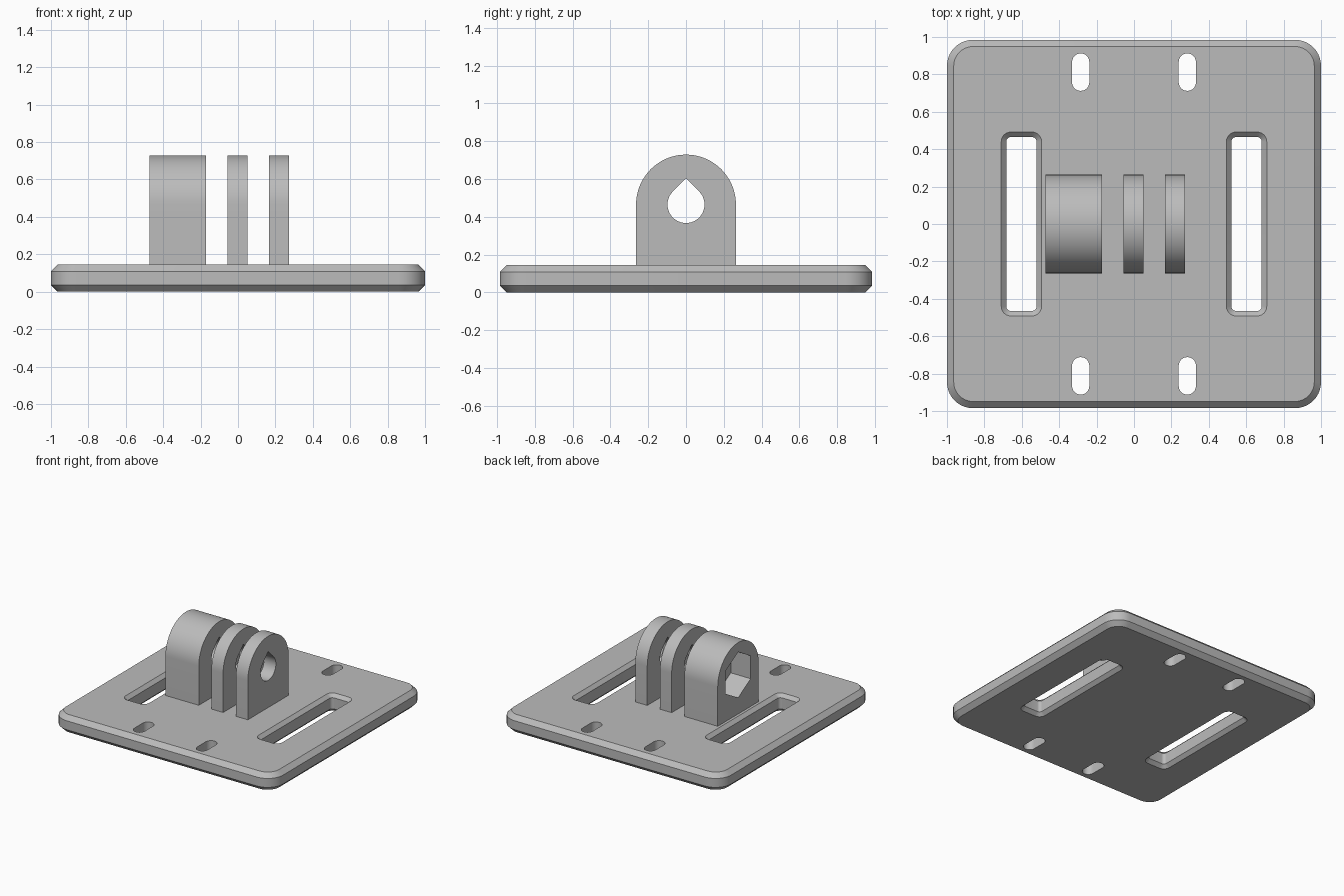
import bpy, bmesh
from math import pi, sin, cos, sqrt

if "Cube" in bpy.data.objects:
    bpy.data.objects.remove(bpy.data.objects["Cube"], do_unlink=True)

grey = bpy.data.materials.new("matte grey")
grey.use_nodes = True
grey.diffuse_color = (0.5, 0.5, 0.5, 1)
grey.node_tree.nodes["Principled BSDF"].inputs["Base Color"].default_value = grey.diffuse_color


def loft(name, rings):
    """Solid through a stack of matching rings of points, capped at both ends."""
    bm = bmesh.new()
    rows = [[bm.verts.new(p) for p in ring] for ring in rings]
    n = len(rows[0])
    for a, b in zip(rows, rows[1:]):
        for i in range(n):
            j = (i + 1) % n
            bm.faces.new((a[i], a[j], b[j], b[i]))
    bm.faces.new(rows[0][::-1])
    bm.faces.new(rows[-1])
    bmesh.ops.recalc_face_normals(bm, faces=bm.faces)
    mesh = bpy.data.meshes.new(name)
    bm.to_mesh(mesh)
    bm.free()
    mesh.materials.append(grey)
    obj = bpy.data.objects.new(name, mesh)
    bpy.context.collection.objects.link(obj)
    return obj


def rounded_block(name, cx, cy, hx, hy, radius, levels, steps=10):
    """Rounded rectangle stacked over (z, outward offset) levels."""
    corners = ((1, 1), (-1, 1), (-1, -1), (1, -1))
    rings = []
    for z, off in levels:
        ring = []
        for quarter, (sx, sy) in enumerate(corners):
            for k in range(steps + 1):
                a = (quarter + k / steps) * pi / 2
                ring.append((cx + sx * (hx - radius) + (radius + off) * cos(a),
                             cy + sy * (hy - radius) + (radius + off) * sin(a), z))
        rings.append(ring)
    return loft(name, rings)


def prism_x(name, outline, x0, x1):
    """Extrude a (y, z) outline along x."""
    return loft(name, [[(x, y, z) for y, z in outline] for x in (x0, x1)])


def arc(radius, start, end, steps):
    return [(radius * cos(start + (end - start) * k / steps),
             AXIS + radius * sin(start + (end - start) * k / steps))
            for k in range(steps + 1)]


def finish(obj, cutters):
    """Cut the openings, remove the cutters and shade."""
    bpy.ops.object.select_all(action='DESELECT')
    obj.select_set(True)
    bpy.context.view_layer.objects.active = obj
    for cutter in cutters:
        cutter.hide_render = True
        mod = obj.modifiers.new("cut", 'BOOLEAN')
        mod.operation = 'DIFFERENCE'
        mod.solver = 'EXACT'
        mod.object = cutter
        bpy.ops.object.modifier_apply(modifier=mod.name)
        bpy.data.objects.remove(cutter, do_unlink=True)
    bpy.ops.object.shade_smooth_by_angle(angle=pi / 7)


TOP, BEVEL, AXIS = 0.145, 0.036, 0.465

# Base plate with bevelled rims, two strap slots and four screw slots
plate = rounded_block("base_plate", 0, 0, 1, 0.985, 0.14,
                      [(0, -BEVEL), (BEVEL, 0), (TOP - BEVEL, 0), (TOP, -BEVEL)])
cutters = []
for side in (-1, 1):
    cutters.append(rounded_block(
        "strap_slot_cutter", side * 0.602, 0, 0.081, 0.465, 0.025,
        [(-0.01, 0.037), (0.027, 0), (TOP - 0.027, 0), (TOP + 0.01, 0.037)], 6))
    for end in (-1, 1):
        cutters.append(rounded_block(
            "screw_slot_cutter", side * 0.285, end * 0.812, 0.046, 0.1, 0.0459,
            [(-0.1, 0), (TOP + 0.1, 0)]))
finish(plate, cutters)

# Mounting lugs: arched outline with a teardrop bolt hole
R, HOLE = 0.264, 0.098
arch = [(-R, TOP - 0.005), (R, TOP - 0.005)] + arc(R, 0, pi, 40)
teardrop = [(0, AXIS + HOLE * sqrt(2))] + arc(HOLE, 3 * pi / 4, 9 * pi / 4, 30)
hexagon = arc(0.187, pi / 6, pi / 6 + 5 * pi / 3, 5)

for name, x0, x1 in (("nut_lug", -0.472, -0.17),
                     ("middle_lug", -0.055, 0.05),
                     ("end_lug", 0.166, 0.274)):
    lug = prism_x(name, arch, x0, x1)
    cutters = [prism_x("bolt_hole_cutter", teardrop, x0 - 0.1, x1 + 0.1)]
    if name == "nut_lug":
        # Hexagonal nut pocket in the outer face
        cutters.append(prism_x("nut_pocket_cutter", hexagon, x0 - 0.1, x0 + 0.18))
    finish(lug, cutters)
